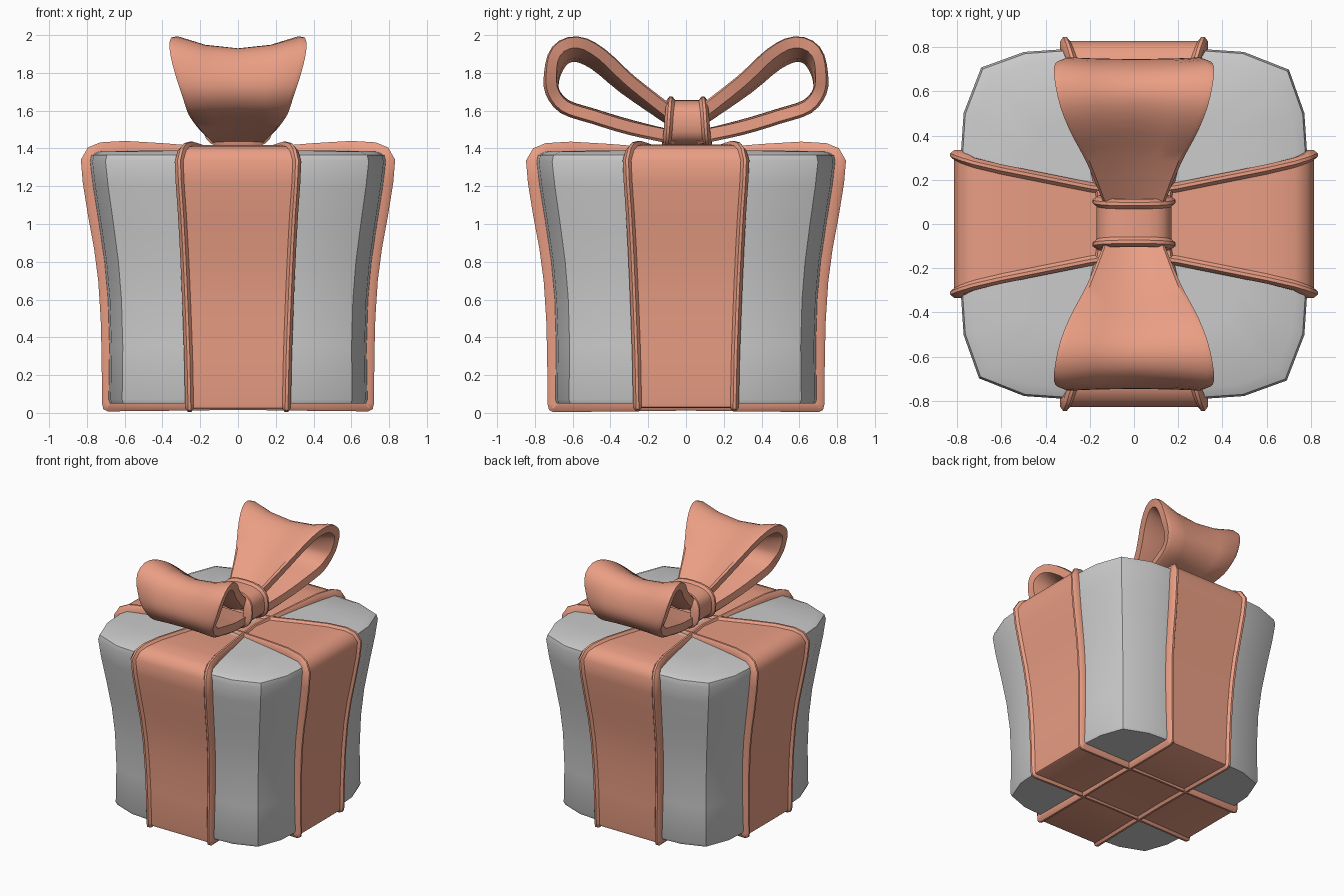
import bpy, math
from mathutils import Vector

if "Cube" in bpy.data.objects:
    bpy.data.objects.remove(bpy.data.objects["Cube"])

ribbon = bpy.data.materials.new("ribbon")
ribbon.diffuse_color = (0.82, 0.34, 0.23, 1)
ribbon.use_nodes = True
ribbon.node_tree.nodes["Principled BSDF"].inputs["Base Color"].default_value = ribbon.diffuse_color


def make(name, verts, faces, mat=None, angle=40):
    me = bpy.data.meshes.new(name)
    me.from_pydata(verts, [], faces)
    ob = bpy.data.objects.new(name, me)
    bpy.context.collection.objects.link(ob)
    if mat:
        me.materials.append(mat)
    bpy.ops.object.select_all(action='DESELECT')
    ob.select_set(True)
    bpy.context.view_layer.objects.active = ob
    bpy.ops.object.mode_set(mode='EDIT')
    bpy.ops.mesh.select_all(action='SELECT')
    bpy.ops.mesh.normals_make_consistent(inside=False)
    bpy.ops.object.mode_set(mode='OBJECT')
    bpy.ops.object.shade_smooth_by_angle(angle=math.radians(angle))
    return ob


def smooth_path(pts, n=3):
    # Catmull-Rom resampling of an open path
    p = [Vector(q) for q in pts]
    p = [2 * p[0] - p[1]] + p + [2 * p[-1] - p[-2]]
    out = []
    for i in range(1, len(p) - 2):
        a, b, c, d = p[i - 1:i + 3]
        for k in range(n):
            t = k / n
            out.append(0.5 * (2 * b + (c - a) * t + (2 * a - 5 * b + 4 * c - d) * t * t
                              + (3 * b - a - 3 * c + d) * t ** 3))
    return out + [p[-2]]


def sweep(name, path, section, place, closed):
    # path: (u, z, half width, lift); section gives (sideways, outward) points
    n, verts, faces = len(path), [], []
    for i, (u, z, w, lift) in enumerate(path):
        a = path[(i - 1) % n] if closed or i else path[i]
        b = path[(i + 1) % n] if closed or i < n - 1 else path[i]
        t = Vector((b[0] - a[0], b[1] - a[1])).normalized()
        sec = section(w, lift)
        verts += [place(u - t.y * o, s, z + t.x * o) for s, o in sec]
    m = len(sec)
    for i in range(n if closed else n - 1):
        j = (i + 1) % n
        faces += [(i * m + k, i * m + (k + 1) % m, j * m + (k + 1) % m, j * m + k)
                  for k in range(m)]
    if not closed:
        faces += [tuple(range(m)), tuple(range((n - 1) * m, n * m))]
    return make(name, verts, faces, ribbon)


def hemmed(w, lift):
    # flat strap with raised hems
    half = [(w, -.06), (w, -.02), (w - .015, 0), (w - .03, 0), (w - .045, -.018)]
    return half + [(-s, o) for s, o in reversed(half)]


def cupped(w, lift):
    # thick bow strip whose edges curl outward
    f = [-1, -.92, -.5, 0, .5, .92, 1]
    outer = [(w * s, lift * s * s - (.015 if abs(s) == 1 else 0)) for s in f]
    inner = [(w * s * .97, lift * s * s - .072) for s in reversed(f)]
    return outer + inner


# box: rounded-square rings, flaring towards the top
quarter = [(.79, 0), (.79, .28), (.775, .5), (.705, .695), (.5, .775), (.28, .79)]
ring = []
for q in range(4):
    c, s = round(math.cos(q * math.pi / 2)), round(math.sin(q * math.pi / 2))
    ring += [(x * c - y * s, x * s + y * c) for x, y in quarter]
levels = [(.05, .86), (.07, .87), (.35, .865), (.6, .875), (.8, .898), (1, .935),
          (1.2, .975), (1.33, .995), (1.365, .985), (1.385, .93), (1.39, .6)]
m = len(ring)
verts = [(x * k, y * k * 1.01, z) for z, k in levels for x, y in ring]
faces = [(i * m + k, i * m + (k + 1) % m, (i + 1) * m + (k + 1) % m, (i + 1) * m + k)
         for i in range(len(levels) - 1) for k in range(m)]
faces += [tuple(range(m)), tuple(range((len(levels) - 1) * m, len(levels) * m))]
make("box", verts, faces)

# two wrapping ribbons
half = [(0, 1.405, .16), (.2, 1.412, .19), (.4, 1.428, .23), (.6, 1.44, .27), (.73, 1.432, .3),
        (.795, 1.405, .32), (.832, 1.34, .335), (.822, 1.22, .33), (.795, 1.05, .318),
        (.762, .87, .308), (.74, .7, .3), (.727, .5, .292), (.722, .3, .285),
        (.72, .05, .28), (.713, .02, .28), (.69, .008, .28), (.3, .012, .275), (0, .016, .275)]
loop = half + [(-u, z, w) for u, z, w in reversed(half[1:-1])]
loop = [(u, z, w, 0) for u, z, w in loop]
sweep("side_ribbon", loop, hemmed, lambda u, s, z: (u, s, z), True)
sweep("front_ribbon", loop, hemmed, lambda u, s, z: (s, u * 1.018, z - .004), True)

# bow loops
bow = smooth_path([(.06, 1.585, .12, .03), (.3, 1.75, .215, .05), (.46, 1.88, .295, .065),
                   (.58, 1.93, .345, .075), (.675, 1.9, .363, .06), (.735, 1.8, .335, .02),
                   (.74, 1.69, .3, .005), (.66, 1.595, .27, .01), (.5, 1.54, .24, .01),
                   (.3, 1.48, .19, .01), (.06, 1.42, .13, 0)])
for name, d in (("bow_loop_back", 1), ("bow_loop_front", -1)):
    sweep(name, bow, cupped, lambda u, s, z, d=d: (s, u * d, z), False)

# knot strap around the bow centre
knot = []
for i in range(24):
    a = -2 * math.pi * i / 24
    c, s = math.cos(a), math.sin(a)
    knot.append((.188 * math.copysign(abs(c) ** .75, c),
                 1.535 + .14 * math.copysign(abs(s) ** .75, s), .12 - .012 * s, 0))
sweep("bow_knot", knot, hemmed, lambda u, s, z: (u, s + .005, z), True)
